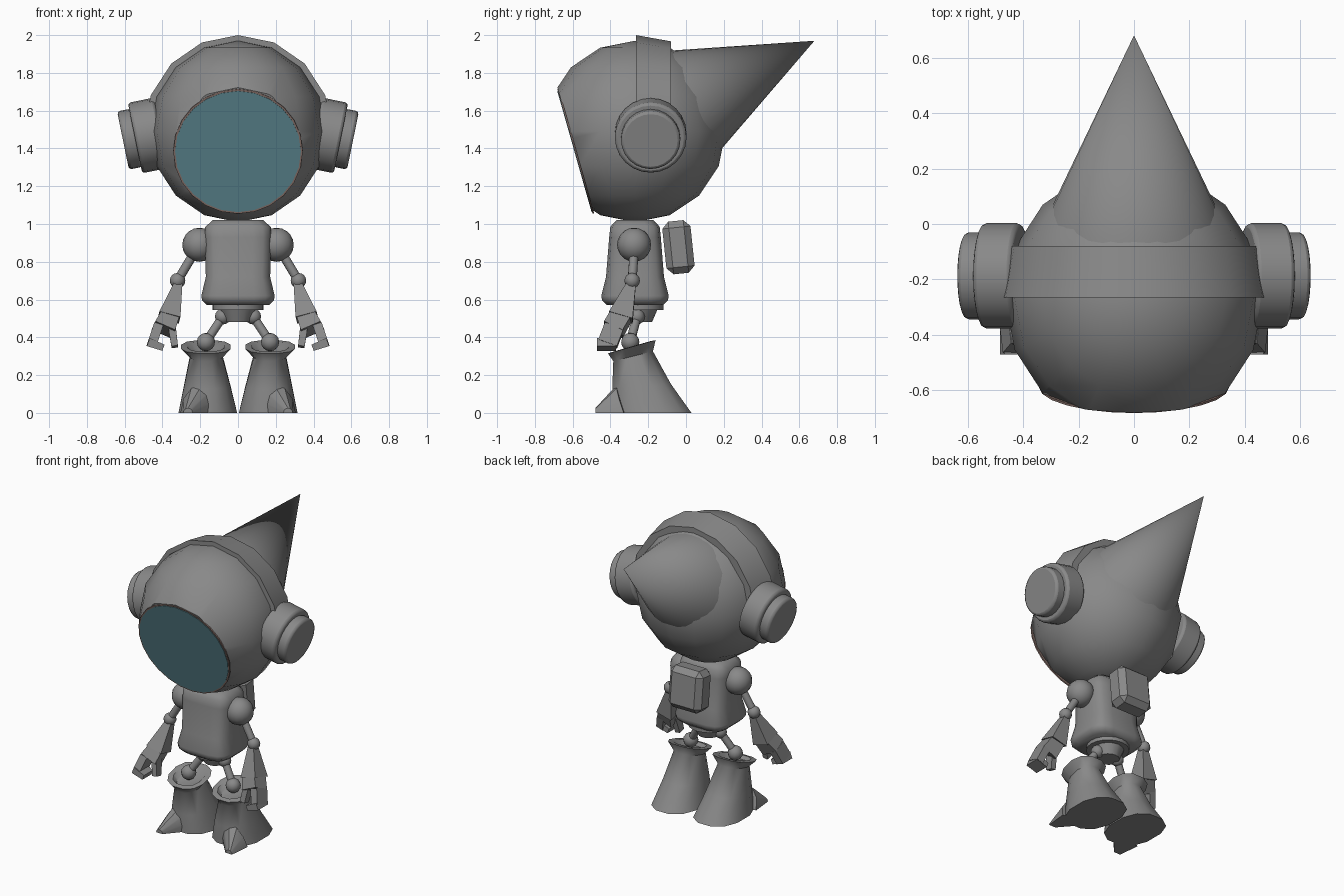
import bpy, bmesh, math
from mathutils import Vector, Matrix

if "Cube" in bpy.data.objects:
    bpy.data.objects.remove(bpy.data.objects["Cube"])


def material(name, rgb):
    m = bpy.data.materials.new(name)
    m.diffuse_color = (*rgb, 1)
    m.use_nodes = True
    m.node_tree.nodes["Principled BSDF"].inputs["Base Color"].default_value = m.diffuse_color
    return m


GREY = material("metal grey", (0.25, 0.25, 0.25))
TEAL = material("visor teal", (0.11, 0.25, 0.29))
RIM = material("visor rim", (0.25, 0.17, 0.15))


def finish(name, bm, mat=GREY, smooth=40, bevel=0, segments=2):
    bmesh.ops.recalc_face_normals(bm, faces=bm.faces)
    me = bpy.data.meshes.new(name)
    bm.to_mesh(me)
    bm.free()
    ob = bpy.data.objects.new(name, me)
    bpy.context.collection.objects.link(ob)
    me.materials.append(mat)
    if bevel:
        mod = ob.modifiers.new("bevel", 'BEVEL')
        mod.width, mod.segments, mod.limit_method = bevel, segments, 'ANGLE'
    if smooth:
        bpy.ops.object.select_all(action='DESELECT')
        bpy.context.view_layer.objects.active = ob
        ob.select_set(True)
        bpy.ops.object.shade_smooth_by_angle(angle=math.radians(smooth))
    return ob


def skin(rings):
    """Join rings of points into a closed body."""
    bm = bmesh.new()
    loops = [[bm.verts.new(p) for p in r] for r in rings]
    n = len(loops[0])
    for a, b in zip(loops, loops[1:]):
        for i in range(n):
            bm.faces.new((a[i], a[(i + 1) % n], b[(i + 1) % n], b[i]))
    bm.faces.new(loops[0])
    bm.faces.new(loops[-1])
    return bm


def ring(c, rx, ry, n, power=1.0, slope=0.0):
    """Level ring; power below 1 squares it, slope tilts it along y."""
    pts = []
    for i in range(n):
        a = 2 * math.pi * (i + 0.5) / n
        x, y = (math.copysign(abs(t) ** power, t) for t in (math.cos(a), math.sin(a)))
        pts.append(Vector((c[0] + rx * x, c[1] + ry * y, c[2] + slope * ry * y)))
    return pts


def ball(name, c, r, seg=16, rings=10):
    bm = bmesh.new()
    bmesh.ops.create_uvsphere(bm, u_segments=seg, v_segments=rings, radius=r,
                              matrix=Matrix.Translation(c))
    return finish(name, bm, smooth=60)


def rod(name, p, q, r1, r2, seg=12, mat=GREY, **kw):
    p, q = Vector(p), Vector(q)
    bm = bmesh.new()
    m = Matrix.Translation((p + q) / 2) @ (q - p).to_track_quat('Z', 'Y').to_matrix().to_4x4()
    bmesh.ops.create_cone(bm, cap_ends=True, segments=seg, radius1=r1, radius2=r2,
                          depth=(q - p).length, matrix=m)
    return finish(name, bm, mat, **kw)


def block(name, p, q, w1, d1, w2, d2):
    """Tapered box from p to q, widths sideways and depths front to back."""
    p, q = Vector(p), Vector(q)
    z = (q - p).normalized()
    x = Vector((0, 1, 0)).cross(z).normalized()
    y = z.cross(x)
    signs = ((-1, -1), (1, -1), (1, 1), (-1, 1))
    return finish(name, skin([[c + x * w / 2 * i + y * d / 2 * j for i, j in signs]
                              for c, w, d in ((p, w1, d1), (q, w2, d2))]), smooth=0)


# Helmet: faceted ball sliced by a tilted plane
HEAD = Vector((0, -0.27, 1.49))
FACE = Vector((0, -0.963, -0.273)).normalized()
face_centre = Vector((0, -0.585, 1.385))
bm = bmesh.new()
bmesh.ops.create_uvsphere(bm, u_segments=16, v_segments=8, radius=0.48,
                          matrix=Matrix.Translation(HEAD) @ Matrix.Diagonal((0.97, 1, 1, 1)))
cut = bmesh.ops.bisect_plane(bm, geom=bm.verts[:] + bm.edges[:] + bm.faces[:],
                             plane_co=face_centre, plane_no=FACE, clear_outer=True)
bmesh.ops.holes_fill(bm, edges=[e for e in bm.edges if e.is_boundary], sides=0)
finish("helmet", bm, smooth=40)

# Visor and its thin rim
rod("visor_rim", face_centre - FACE * 0.005, face_centre + FACE * 0.003, 0.343, 0.343, 24, RIM)
rod("visor", face_centre - FACE * 0.002, face_centre + FACE * 0.006, 0.333, 0.333, 24, TEAL)

# Pointed horn at the back
tip = Vector((0, 0.68, 1.97))
rod("back_horn", tip + Vector((0, -0.894, -0.448)) * 0.8, tip, 0.335, 0, 32, smooth=60)

# Headband: half hoop, wider at its front edge
section = ((-0.265, 0.515), (-0.08, 0.482), (-0.08, 0.42), (-0.265, 0.42))
hoop = []
for i in range(9):
    a = math.pi * i / 8
    hoop.append([Vector((r * 0.97 * math.cos(a), y, 1.485 + r * math.sin(a))) for y, r in section])
finish("headband", skin(hoop), smooth=40)

# Torso, waist and pelvis
torso = [(1.02, 0.135, 0.10), (0.985, 0.175, 0.132), (0.93, 0.178, 0.138), (0.72, 0.172, 0.155),
         (0.62, 0.196, 0.18), (0.595, 0.192, 0.176), (0.57, 0.165, 0.15)]
finish("torso", skin([ring((0, -0.27, z), a, b, 16, 0.5) for z, a, b in torso]), smooth=50)
rod("waist", (0, -0.255, 0.545), (0, -0.255, 0.58), 0.135, 0.135, 20)
rod("pelvis", (0, -0.25, 0.48), (0, -0.25, 0.55), 0.07, 0.10, 16)

# Backpack: chamfered box leaning a little
bm = bmesh.new()
bmesh.ops.create_cube(bm, size=1, matrix=Matrix.Translation((0, -0.04, 0.877))
                      @ Matrix.Rotation(math.radians(6), 4, 'X')
                      @ Matrix.Diagonal((0.25, 0.15, 0.28, 1)))
finish("backpack", bm, smooth=0, bevel=0.035, segments=1)

for side, s in (("left", 1), ("right", -1)):
    def P(x, y, z):
        return Vector((s * x, y, z))

    # Ear pads
    out = P(0.98, 0, -0.2).normalized()
    pad = P(0.545, -0.187, 1.455)
    rod(side + "_ear_pad", pad - out * 0.14, pad, 0.19, 0.19, 24, bevel=0.015)
    rod(side + "_ear_cap", pad - out * 0.01, pad + out * 0.065, 0.157, 0.157, 24, bevel=0.015)

    # Arm
    ball(side + "_shoulder", P(0.205, -0.275, 0.89), 0.09)
    rod(side + "_upper_arm", P(0.23, -0.275, 0.85), P(0.32, -0.285, 0.7), 0.024, 0.024)
    ball(side + "_elbow", P(0.32, -0.285, 0.7), 0.041, 12, 8)
    block(side + "_forearm", P(0.318, -0.29, 0.68), P(0.365, -0.345, 0.505), 0.045, 0.05, 0.115, 0.13)

    # Hand with palm, curled fingers and thumb
    block(side + "_palm", P(0.36, -0.34, 0.52), P(0.395, -0.385, 0.44), 0.095, 0.11, 0.115, 0.11)
    block(side + "_fingers", P(0.425, -0.38, 0.455), P(0.455, -0.415, 0.365), 0.05, 0.105, 0.05, 0.105)
    block(side + "_fingertips", P(0.475, -0.42, 0.375), P(0.395, -0.42, 0.345), 0.045, 0.1, 0.035, 0.1)
    block(side + "_thumb", P(0.35, -0.385, 0.46), P(0.335, -0.41, 0.35), 0.04, 0.06, 0.035, 0.05)

    # Leg joints
    ball(side + "_hip", P(0.08, -0.26, 0.51), 0.042, 12, 8)
    rod(side + "_thigh", P(0.08, -0.26, 0.51), P(0.17, -0.295, 0.375), 0.024, 0.024)
    ball(side + "_knee", P(0.17, -0.295, 0.375), 0.048, 12, 8)

    # Boot: flared sole, narrow neck, slanted open cuff
    boot = [((0.16, -0.18, 0), 0.16, 0.215, 0), ((0.163, -0.235, 0.14), 0.127, 0.16, 0.08),
            ((0.168, -0.28, 0.3), 0.088, 0.108, 0.25), ((0.17, -0.287, 0.35), 0.135, 0.13, 0.28),
            ((0.17, -0.287, 0.352), 0.1, 0.1, 0.28), ((0.17, -0.287, 0.325), 0.075, 0.08, 0.28)]
    finish(side + "_boot", skin([ring(P(*c), a, b, 12, 0.85, t) for c, a, b, t in boot]), smooth=50)

    # Pointed toe: half cone resting on the ground
    toe, tip = P(0.19, -0.31, 0), P(0.265, -0.48, 0.015)
    arc = [math.pi * i / 6 for i in range(7)]
    bm = bmesh.new()
    base = [bm.verts.new(toe + P(0.115 * math.cos(a), -0.055 * math.sin(a) - 0.02 * math.cos(a),
                                 0.15 * math.sin(a))) for a in arc]
    point = [bm.verts.new(tip + P(0.025 * math.cos(a), 0, 0.025 * math.sin(a) - 0.015)) for a in arc]
    for i in range(7):
        j = (i + 1) % 7
        bm.faces.new((base[i], base[j], point[j], point[i]))
    bm.faces.new(base)
    bm.faces.new(point)
    finish(side + "_toe", bm, smooth=35)
